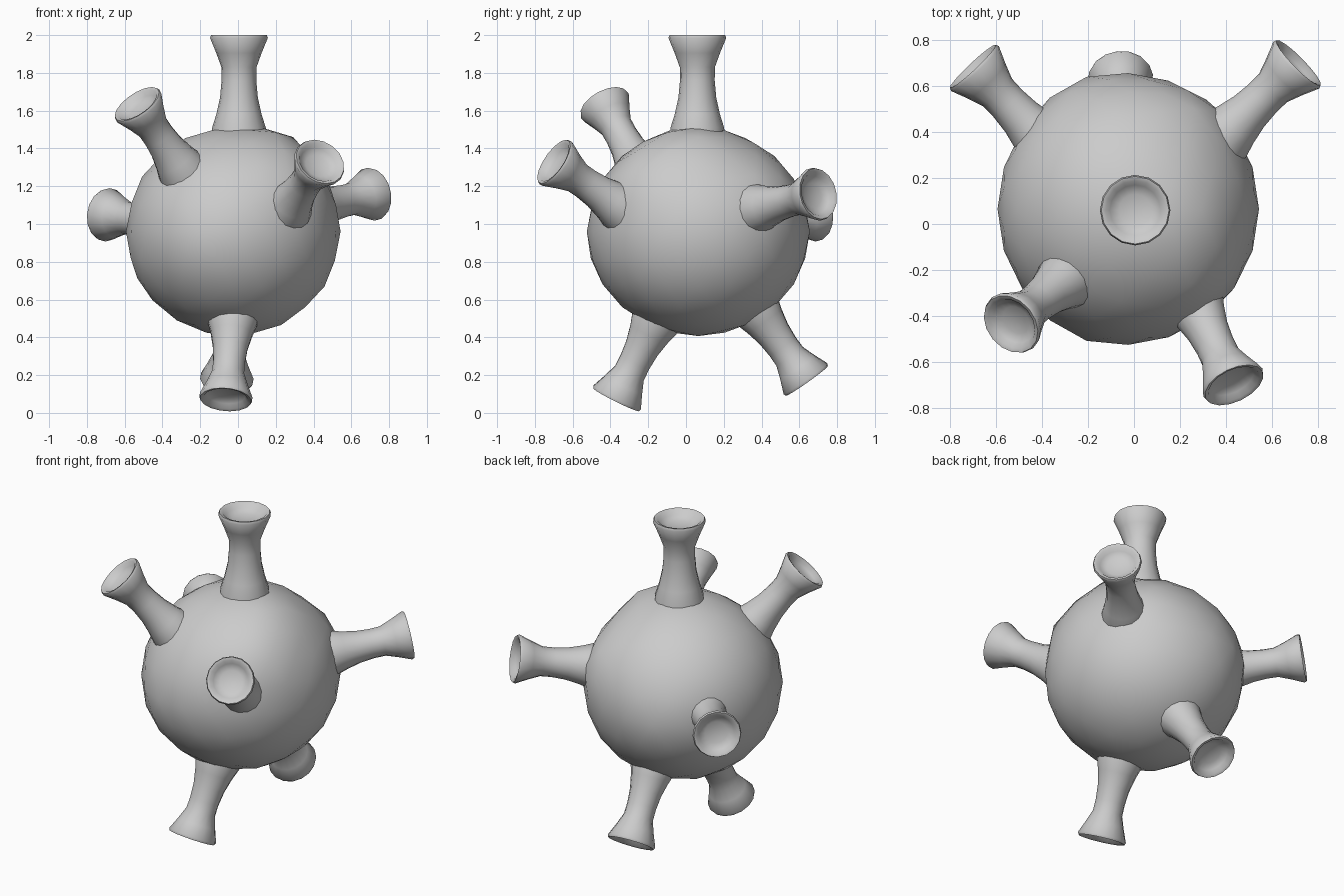
import bpy, bmesh, math
from mathutils import Vector, Matrix

if "Cube" in bpy.data.objects:
    bpy.data.objects.remove(bpy.data.objects["Cube"])

CENTRE = Vector((-0.025, 0.065, 0.96))


def add_object(name, bm):
    mesh = bpy.data.meshes.new(name)
    bmesh.ops.recalc_face_normals(bm, faces=bm.faces)
    bm.to_mesh(mesh)
    bm.free()
    obj = bpy.data.objects.new(name, mesh)
    bpy.context.collection.objects.link(obj)
    bpy.ops.object.select_all(action='DESELECT')
    bpy.context.view_layer.objects.active = obj
    obj.select_set(True)
    bpy.ops.object.shade_smooth_by_angle(angle=math.radians(50))
    return obj


# Body: slightly lumpy ball, swollen beside some of the stalks
LUMPS = [((0.27, -0.02, 1.50), 0.055, 0.16),
         ((0.36, -0.30, 1.33), 0.06, 0.18),
         ((0.37, 0.55, 1.20), 0.05, 0.16),
         ((-0.25, -0.48, 0.90), 0.02, 0.2),
         ((-0.25, 0.62, 0.96), 0.02, 0.2)]
bm = bmesh.new()
bmesh.ops.create_icosphere(bm, subdivisions=3, radius=1)
for v in bm.verts:
    n = v.co.normalized()
    p = CENTRE + Vector((n.x * 0.568, n.y * 0.585, n.z * 0.553))
    push = sum(h * math.exp(-((p - Vector(c)).length / w) ** 2) for c, h, w in LUMPS)
    v.co = p + n * push
add_object("body", bm)

# Flared stalk with a cupped end: (radius, distance back from the tip)
PROFILE = [(0.15, 0.62), (0.142, 0.49), (0.12, 0.42), (0.1, 0.33), (0.092, 0.24),
           (0.093, 0.17), (0.12, 0.095), (0.153, 0.015), (0.147, 0.0),
           (0.128, 0.005), (0.11, 0.03), (0.07, 0.048), (0, 0.052)]


def stalk(name, base, tip, size=0.93, sides=16):
    base, tip = Vector(base), Vector(tip)
    bm = bmesh.new()
    verts = [bm.verts.new((r * size, 0, -d * size)) for r, d in PROFILE]
    edges = [bm.edges.new(pair) for pair in zip(verts, verts[1:])]
    bmesh.ops.spin(bm, geom=verts + edges, cent=(0, 0, 0), axis=(0, 0, 1),
                   angle=math.tau, steps=sides)
    bmesh.ops.remove_doubles(bm, verts=bm.verts, dist=0.0005)
    turn = (tip - base).to_track_quat('Z', 'Y').to_matrix().to_4x4()
    bmesh.ops.transform(bm, matrix=Matrix.Translation(tip) @ turn, verts=bm.verts)
    add_object(name, bm)


stalk("top_stalk", (0.005, 0.06, 1.5), (0.005, 0.06, 2.0), 1.0)
stalk("upper_left_stalk", (-0.32, -0.26, 1.32), (-0.535, -0.435, 1.635))
stalk("front_right_stalk", (0.28, -0.38, 1.11), (0.435, -0.70, 1.33))
stalk("back_right_stalk", (0.43, 0.42, 1.09), (0.715, 0.70, 1.16))
stalk("back_left_stalk", (-0.46, 0.43, 1.01), (-0.70, 0.685, 1.05))
stalk("lower_front_stalk", (-0.03, -0.17, 0.47), (-0.065, -0.37, 0.07))
stalk("lower_back_stalk", (-0.03, 0.385, 0.53), (-0.06, 0.64, 0.17))
